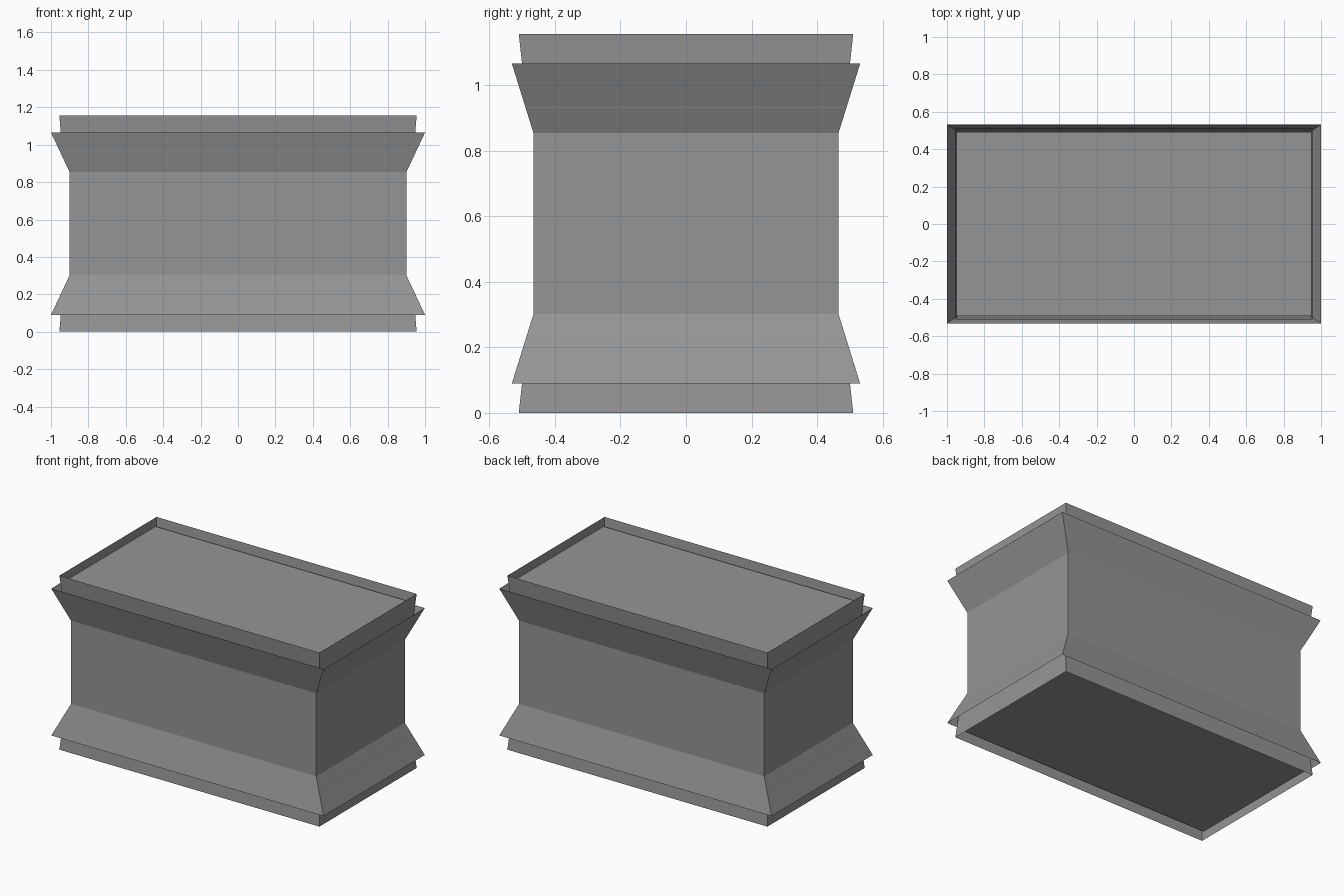
import bpy
import bmesh

if "Cube" in bpy.data.objects:
    bpy.data.objects.remove(bpy.data.objects["Cube"], do_unlink=True)

HEIGHT = 1.155

grey = bpy.data.materials.new("plain_grey")
grey.use_nodes = True
grey.diffuse_color = (0.3, 0.3, 0.3, 1)
grey.node_tree.nodes["Principled BSDF"].inputs["Base Color"].default_value = grey.diffuse_color


def loft(name, rings, filled=False):
    """Join rectangular rings (half x, half y, z) into an open sheet or a single panel."""
    bm = bmesh.new()
    loops = []
    for x, y, z in rings:
        corners = [(-x, -y, z), (x, -y, z), (x, y, z), (-x, y, z)]
        loops.append([bm.verts.new(c) for c in corners])
    for low, high in zip(loops, loops[1:]):
        for i in range(4):
            j = (i + 1) % 4
            bm.faces.new((low[i], low[j], high[j], high[i]))
    if filled:
        bm.faces.new(loops[0])
    mesh = bpy.data.meshes.new(name)
    bm.to_mesh(mesh)
    bm.free()
    mesh.materials.append(grey)
    obj = bpy.data.objects.new(name, mesh)
    bpy.context.collection.objects.link(obj)
    return obj


def flip(rings):
    """Mirror rings about mid height, keeping them in rising order."""
    return [(x, y, HEIGHT - z) for x, y, z in reversed(rings)]


# Waisted body with open flared lips
upper_body = [(0.9, 0.465, 0.853), (1.0, 0.531, 1.065)]
loft("body", flip(upper_body) + upper_body)

# Slightly tapered rims standing inside the flared lips
upper_rim = [(0.937, 0.485, 0.93), (0.955, 0.51, HEIGHT)]
loft("top_rim", upper_rim)
loft("bottom_rim", flip(upper_rim))

# Recessed panels closing both ends
panel = [(0.95, 0.492, 1.1)]
loft("top_panel", panel, filled=True)
bottom = loft("bottom_panel", flip(panel), filled=True)
bottom.data.flip_normals()
